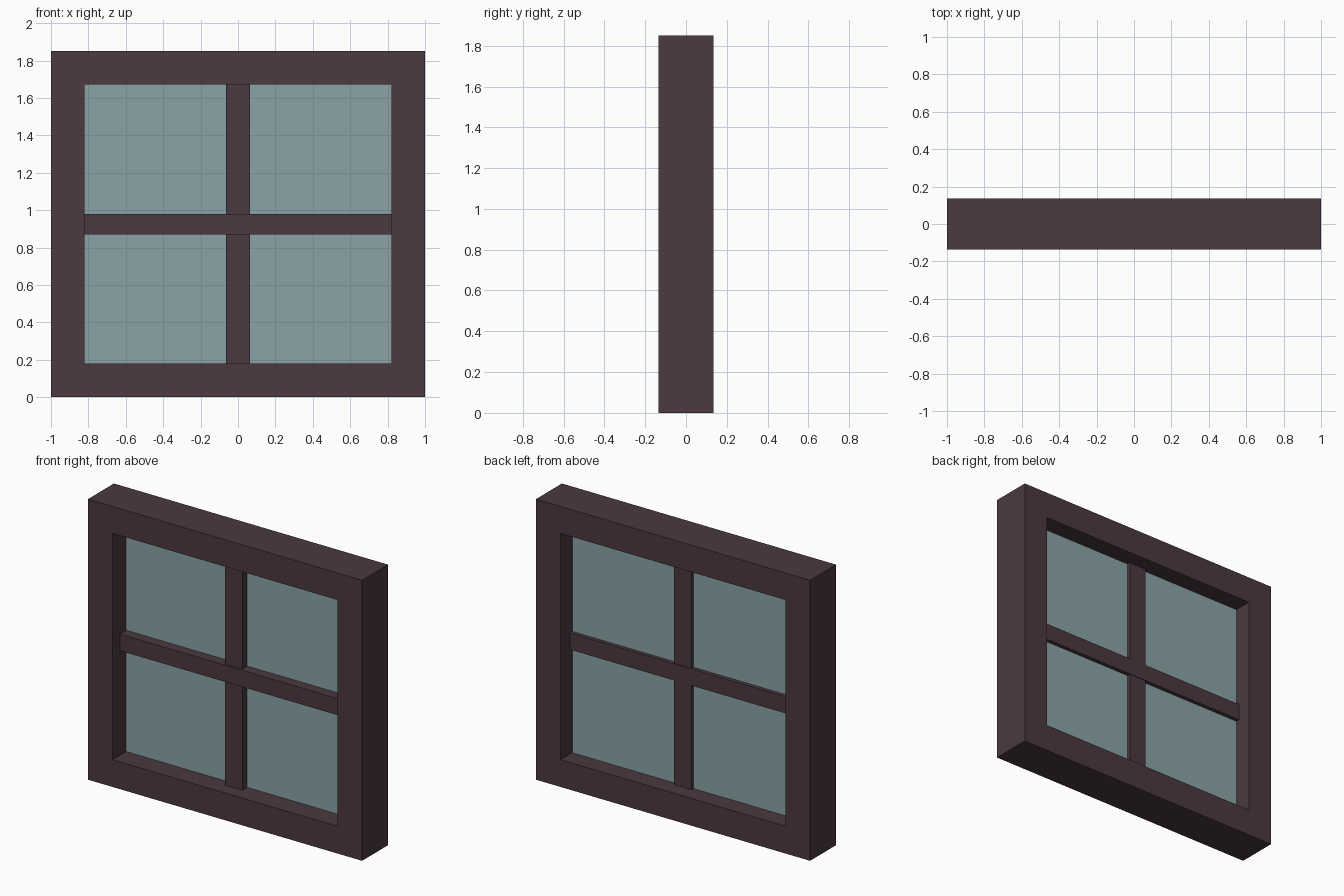
import bpy

if "Cube" in bpy.data.objects:
    bpy.data.objects.remove(bpy.data.objects["Cube"])


def material(name, color):
    m = bpy.data.materials.new(name)
    m.diffuse_color = color
    m.use_nodes = True
    m.node_tree.nodes["Principled BSDF"].inputs["Base Color"].default_value = m.diffuse_color
    return m


wood = material("dark brown wood", (0.070, 0.041, 0.050, 1.0))
glass = material("blue grey glass", (0.258, 0.372, 0.390, 1.0))


def box(name, mat, x0, x1, y0, y1, z0, z1):
    bpy.ops.mesh.primitive_cube_add(
        size=1, location=((x0 + x1) / 2, (y0 + y1) / 2, (z0 + z1) / 2))
    o = bpy.context.object
    o.name = name
    o.scale = (x1 - x0, y1 - y0, z1 - z0)
    bpy.ops.object.transform_apply(location=False, rotation=False, scale=True)
    o.data.materials.append(mat)
    return o


# Outer frame: rails across the full width, stiles between them
box("bottom_rail", wood, -1, 1, -0.135, 0.135, 0, 0.18)
box("top_rail", wood, -1, 1, -0.135, 0.135, 1.672, 1.85)
for side, x0, x1 in (("left", -1, -0.82), ("right", 0.82, 1)):
    box(side + "_stile", wood, x0, x1, -0.135, 0.135, 0.18, 1.672)

# Glazing bars: the crossbar stands proud of the upright bars
box("crossbar", wood, -0.82, 0.82, -0.06, 0.04, 0.87, 0.98)
for level, z0, z1 in (("lower", 0.18, 0.87), ("upper", 0.98, 1.672)):
    box(level + "_upright_bar", wood, -0.063, 0.063, -0.045, 0.035, z0, z1)

# Thin glass sheet
box("glass_pane", glass, -0.82, 0.82, 0.006, 0.014, 0.18, 1.672)
